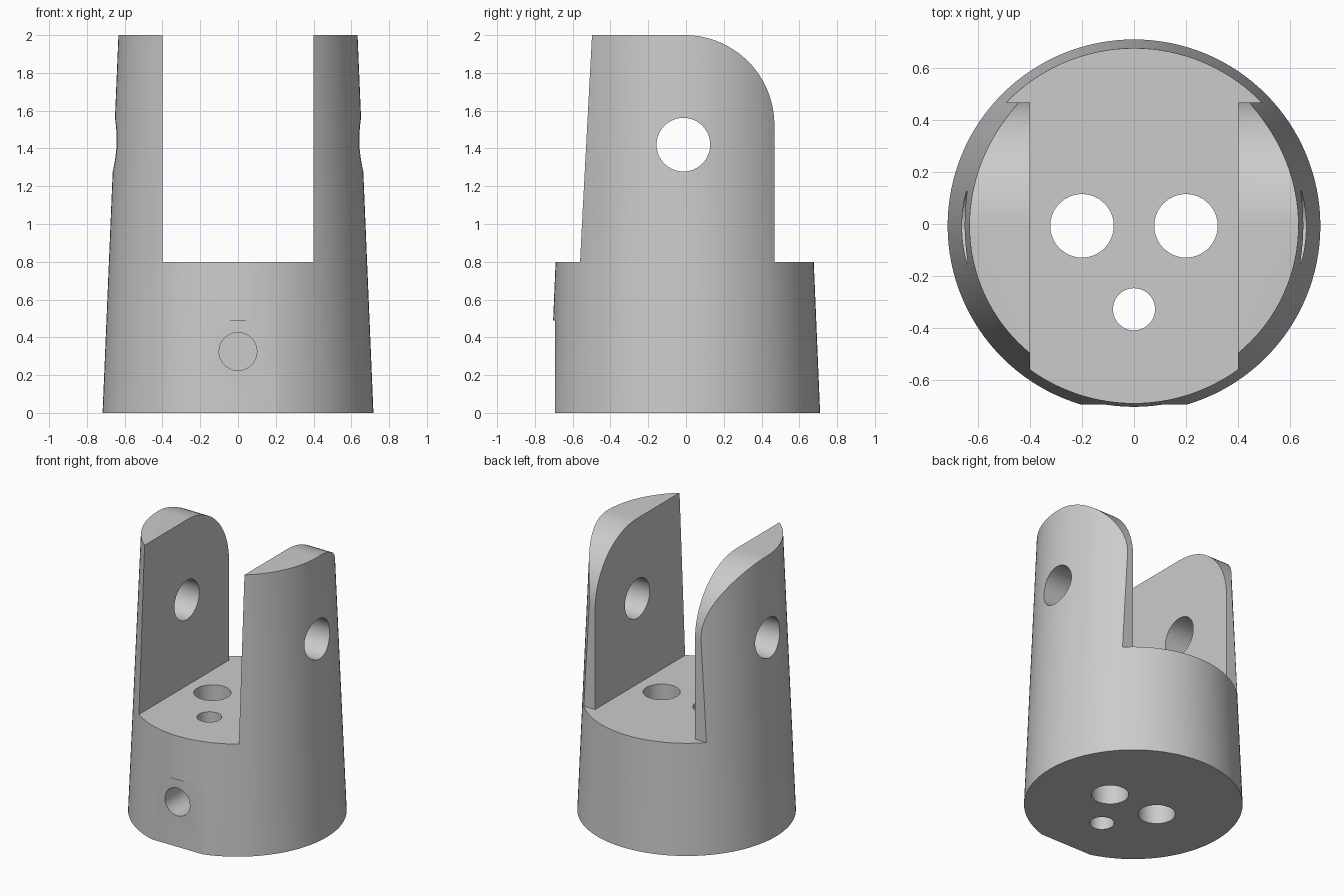
import bpy, bmesh, math
from mathutils import Matrix

if "Cube" in bpy.data.objects:
    bpy.data.objects.remove(bpy.data.objects["Cube"])

CY = -0.007          # y of the cone axis
grey = bpy.data.materials.new("light_grey")
grey.use_nodes = True
colour = (0.6, 0.6, 0.6, 1)
grey.diffuse_color = colour
grey.node_tree.nodes["Principled BSDF"].inputs["Base Color"].default_value = colour


def to_object(bm, name):
    bmesh.ops.recalc_face_normals(bm, faces=bm.faces)
    mesh = bpy.data.meshes.new(name)
    bm.to_mesh(mesh)
    bm.free()
    obj = bpy.data.objects.new(name, mesh)
    bpy.context.collection.objects.link(obj)
    return obj


def cone(name, r1, r2, depth, centre, axis="Z", sides=64):
    turn = {"Z": Matrix(), "X": Matrix.Rotation(math.pi / 2, 4, "Y"),
            "Y": Matrix.Rotation(math.pi / 2, 4, "X")}[axis]
    bm = bmesh.new()
    bmesh.ops.create_cone(bm, cap_ends=True, segments=sides, radius1=r1, radius2=r2,
                          depth=depth, matrix=Matrix.Translation(centre) @ turn)
    return to_object(bm, name)


def box(name, low, high):
    centre = [(a + b) / 2 for a, b in zip(low, high)]
    size = [b - a for a, b in zip(low, high)]
    bm = bmesh.new()
    bmesh.ops.create_cube(bm, size=1, matrix=Matrix.Translation(centre) @ Matrix.Diagonal((*size, 1)))
    return to_object(bm, name)


def side_profile(name, points):
    """Extrude a (y, z) outline across the full width."""
    bm = bmesh.new()
    face = bm.faces.new([bm.verts.new((-1, y, z)) for y, z in points])
    new = bmesh.ops.extrude_face_region(bm, geom=[face])["geom"]
    bmesh.ops.translate(bm, vec=(2, 0, 0), verts=[v for v in new if isinstance(v, bmesh.types.BMVert)])
    return to_object(bm, name)


# Tapered round body
body = cone("clevis_body", 0.717, 0.633, 2, (0, CY, 1), sides=128)

# Back cut: rounded upper corner of the arms, then straight down to a ledge
R = 0.475
arc = [(CY + R * math.sin(t), 2 - R + R * math.cos(t))
       for t in (math.pi / 2 * i / 24 for i in range(25))]
back_outline = arc + [(CY + R, 0.8), (1, 0.8), (1, 2.2), (CY, 2.2)]

cutters = [
    box("fork_slot", (-0.4, -1, 0.8), (0.4, 1, 2.2)),
    side_profile("back_cut", back_outline),
    box("front_flat", (-0.5, -1, -0.1), (0.5, -0.694, 0.49)),
    cone("pin_hole", 0.142, 0.142, 2, (0, -0.014, 1.42), "X"),
    cone("front_socket", 0.1, 0.1, 0.5, (0, -0.7, 0.325), "Y"),
    cone("small_bore", 0.081, 0.081, 2, (0, -0.328, 0.4)),
]
cutters += [cone("large_bore", 0.122, 0.122, 2, (x, CY, 0.4)) for x in (-0.2, 0.2)]

for cutter in cutters:
    mod = body.modifiers.new(cutter.name, "BOOLEAN")
    mod.operation, mod.solver, mod.object = "DIFFERENCE", "EXACT", cutter

# Bake the cuts and discard the cutters
graph = bpy.context.evaluated_depsgraph_get()
result = bpy.data.meshes.new_from_object(body.evaluated_get(graph))
body.modifiers.clear()
body.data = result
for cutter in cutters:
    bpy.data.objects.remove(cutter)

body.data.materials.clear()
body.data.materials.append(grey)
bpy.ops.object.select_all(action="DESELECT")
body.select_set(True)
bpy.context.view_layer.objects.active = body
bpy.ops.object.shade_smooth_by_angle(angle=math.radians(25))
